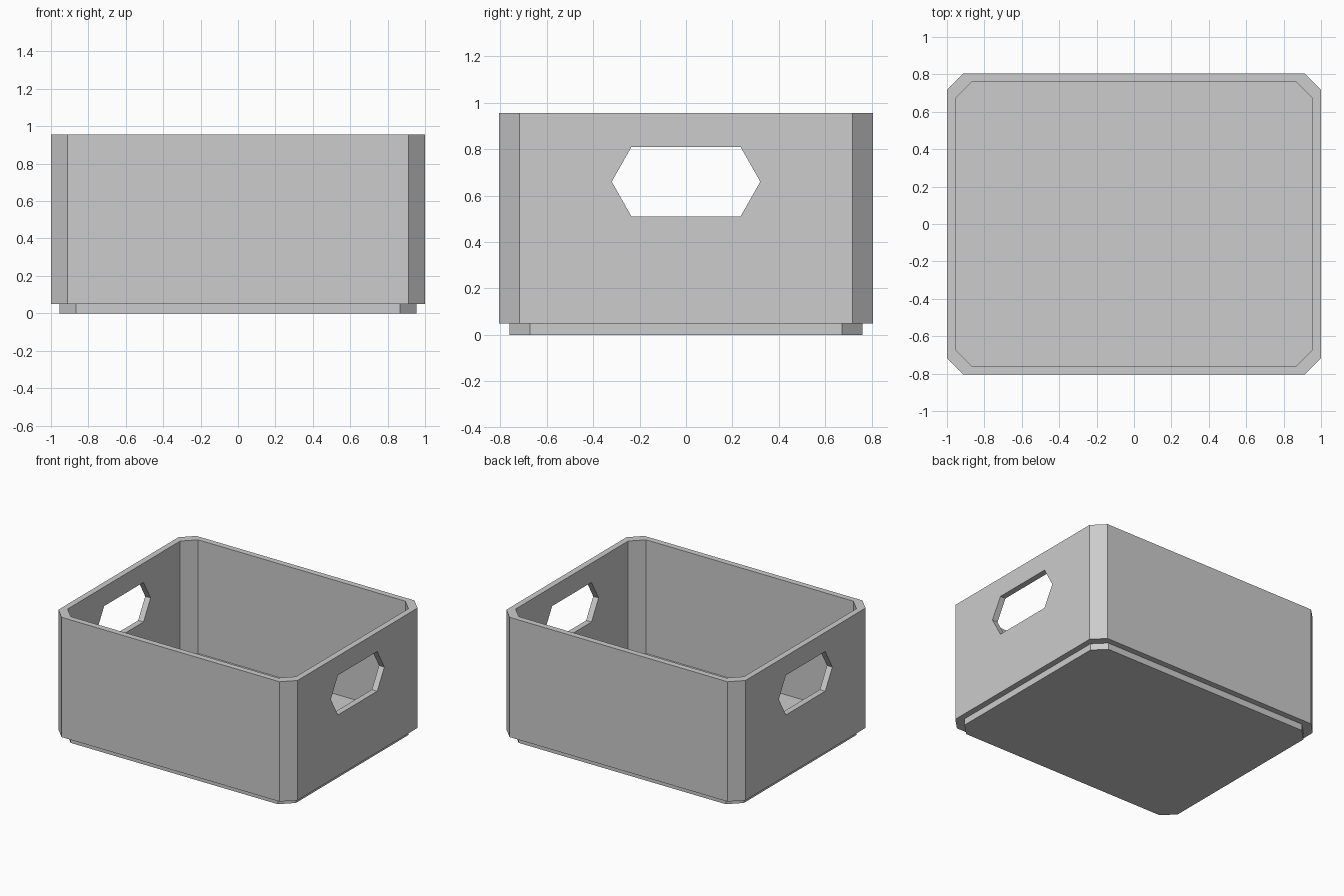
import bpy
import bmesh

cube = bpy.data.objects.get("Cube")
if cube:
    bpy.data.objects.remove(cube, do_unlink=True)

grey = bpy.data.materials.new("light grey")
grey.use_nodes = True
colour = (0.604, 0.604, 0.604, 1)
grey.diffuse_color = colour
grey.node_tree.nodes["Principled BSDF"].inputs["Base Color"].default_value = colour

HALF_X, HALF_Y, HEIGHT = 1.0, 0.805, 0.955
CHAMFER, WALL = 0.088, 0.045
STEP_Z, FLOOR_Z = 0.049, 0.096


def octagon(inset):
    """Rectangle outline with cut corners, counter-clockwise."""
    x, y, c = HALF_X - inset, HALF_Y - inset, CHAMFER
    half = [(x, c - y), (x, y - c), (x - c, y), (c - x, y)]
    return half + [(-px, -py) for px, py in half]


def loft(name, rings):
    """Capped skin through a list of rings with equal point counts."""
    bm = bmesh.new()
    loops = [[bm.verts.new(p) for p in ring] for ring in rings]
    n = len(loops[0])
    for low, high in zip(loops, loops[1:]):
        for i in range(n):
            j = (i + 1) % n
            bm.faces.new((low[i], low[j], high[j], high[i]))
    bm.faces.new(loops[0][::-1])
    bm.faces.new(loops[-1])
    bmesh.ops.recalc_face_normals(bm, faces=bm.faces)
    mesh = bpy.data.meshes.new(name)
    bm.to_mesh(mesh)
    bm.free()
    mesh.materials.append(grey)
    obj = bpy.data.objects.new(name, mesh)
    bpy.context.collection.objects.link(obj)
    return obj


# Crate: stacking foot, outer wall, rim, inner wall and floor in one skin
section = [(WALL, 0), (WALL, STEP_Z), (0, STEP_Z),
           (0, HEIGHT), (WALL, HEIGHT), (WALL, FLOOR_Z)]
crate = loft("crate", [[(x, y, z) for x, y in octagon(inset)]
                       for inset, z in section])

# Six-sided hand holes through both end walls
outline = [(0.32, 0.66), (0.235, 0.81), (-0.235, 0.81),
           (-0.32, 0.66), (-0.235, 0.51), (0.235, 0.51)]
cutter = loft("hand_hole_cutter", [[(x, y, z) for y, z in outline]
                                   for x in (-1.2, 1.2)])
cutter.hide_render = True
cut = crate.modifiers.new("hand_holes", "BOOLEAN")
cut.operation = "DIFFERENCE"
cut.solver = "EXACT"
cut.object = cutter
bpy.context.view_layer.objects.active = crate
bpy.ops.object.modifier_apply(modifier=cut.name)
bpy.data.objects.remove(cutter, do_unlink=True)
